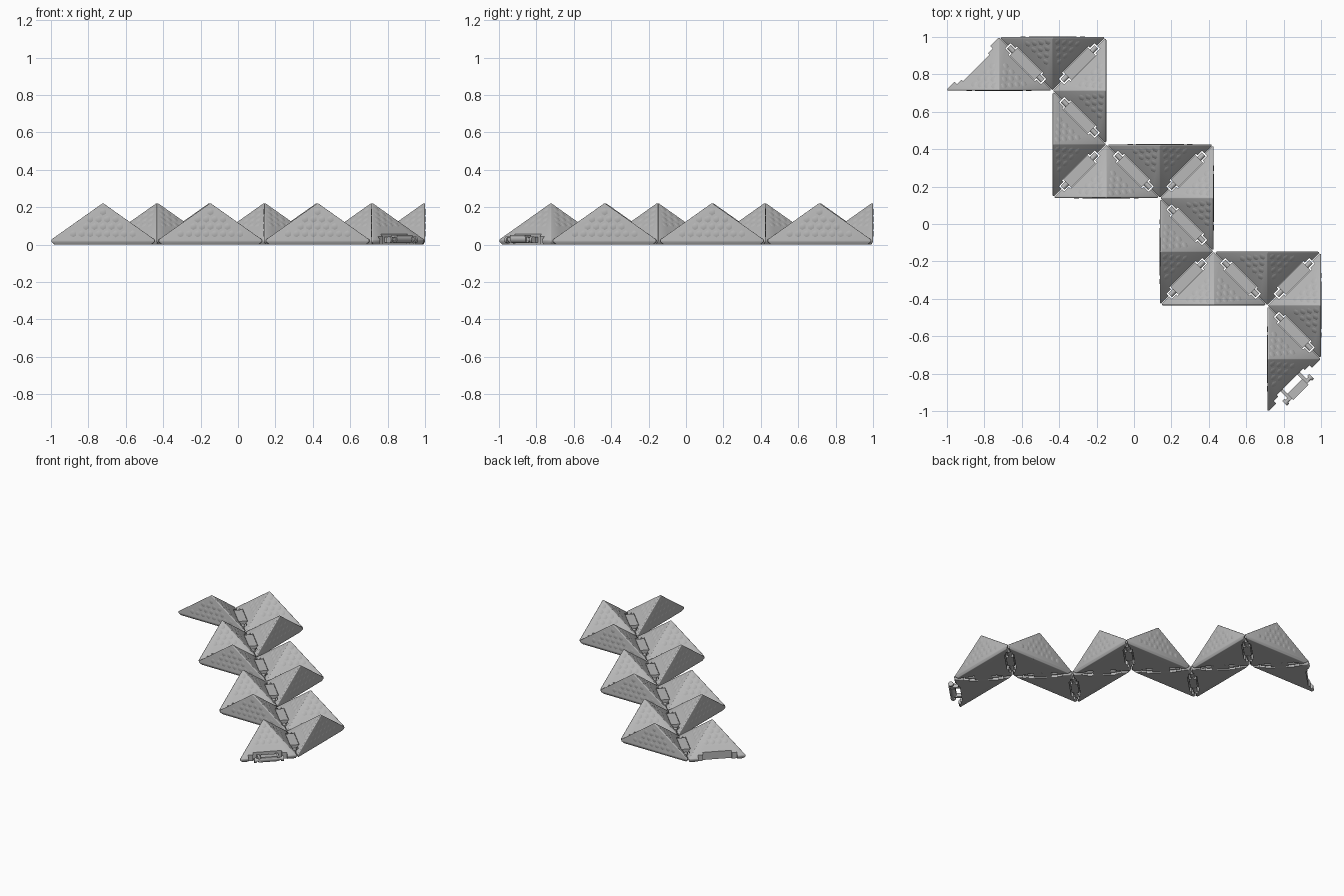
import bpy
import bmesh
from math import pi, sqrt, sin, cos
from mathutils import Matrix, Vector

cube = bpy.data.objects.get("Cube")
if cube:
    bpy.data.objects.remove(cube, do_unlink=True)

S = 0.287        # half the long side of each segment
R = 0.006        # edge rounding
D = 0.0075       # clearance along each hinged side
SKIRT = 0.024    # height of the upright rim
Q = sqrt(0.5)

grey = bpy.data.materials.new("plain grey")
grey.use_nodes = True
colour = (0.48, 0.48, 0.48, 1)
grey.diffuse_color = colour
grey.node_tree.nodes["Principled BSDF"].inputs["Base Color"].default_value = colour


def link(name, mesh):
    obj = bpy.data.objects.new(name, mesh)
    bpy.context.collection.objects.link(obj)
    return obj


def to_mesh(name, bm):
    mesh = bpy.data.meshes.new(name)
    bm.to_mesh(mesh)
    bm.free()
    return mesh


def smooth(obj):
    bpy.ops.object.select_all(action="DESELECT")
    obj.select_set(True)
    bpy.context.view_layer.objects.active = obj
    bpy.ops.object.shade_smooth_by_angle(angle=pi / 6)


def add_box(bm, size, centre, turn=Matrix()):
    m = turn @ Matrix.Translation(centre) @ Matrix.Diagonal((*size, 1))
    bmesh.ops.create_cube(bm, size=1, matrix=m)


def add_rod(bm, radius, length, centre):
    m = Matrix.Translation(centre) @ Matrix.Rotation(pi / 2, 4, "Y")
    bmesh.ops.create_cone(bm, cap_ends=True, segments=20, radius1=radius,
                          radius2=radius, depth=length, matrix=m)


def base_corners(extra, z):
    a, b = R + extra, (D + extra) / Q
    x = S - b - a
    return [(-x, a, z), (x, a, z), (0, S - b, z)]


# Segment body: rounded hull of a low rim and a raised peak
bm = bmesh.new()
peak = SKIRT + (S - R) * Q - D
for p in base_corners(0.006, R) + base_corners(0, SKIRT - R) + base_corners(0, SKIRT) + [(0, R, peak)]:
    bmesh.ops.create_uvsphere(bm, u_segments=12, v_segments=8, radius=R,
                              matrix=Matrix.Translation(p))
hull = bmesh.ops.convex_hull(bm, input=bm.verts)
waste = {g for g in hull["geom_interior"] + hull["geom_unused"]
         if isinstance(g, bmesh.types.BMVert)}
bmesh.ops.delete(bm, geom=list(waste), context="VERTS")
bmesh.ops.dissolve_limit(bm, angle_limit=0.01, verts=bm.verts, edges=bm.edges)
bmesh.ops.recalc_face_normals(bm, faces=bm.faces)
blank = link("segment_blank", to_mesh("segment_blank", bm))

# Hinge recesses cut in both short sides
cutters = []
for side in (-1, 1):
    turn = Matrix.Translation((side * S / 2, S / 2, 0)) @ Matrix.Rotation(-side * pi / 4, 4, "Z")
    for n, size in enumerate(((0.2, 0.064, 0.3), (0.27, 0.04, 0.2))):
        bm = bmesh.new()
        add_box(bm, size, (0, 0, 0), turn)
        cutter = link("recess_cutter", to_mesh("recess_cutter", bm))
        cutter.hide_render = True
        cutters.append(cutter)
        mod = blank.modifiers.new("recess", "BOOLEAN")
        mod.operation = "DIFFERENCE"
        mod.solver = "EXACT"
        mod.object = cutter
bpy.context.view_layer.update()
graph = bpy.context.evaluated_depsgraph_get()
cut_mesh = bpy.data.meshes.new_from_object(blank.evaluated_get(graph))
for obj in cutters + [blank]:
    bpy.data.objects.remove(obj, do_unlink=True)

# Shallow honeycomb relief on the three raised faces
bm = bmesh.new()
bm.from_mesh(cut_mesh)
HEX = 0.026


def honeycomb(origin, u, v, half, height, recessed):
    normal = u.cross(v)
    basis = Matrix((u, v, normal)).transposed().to_4x4()
    slant = height / sqrt(half ** 2 + height ** 2)
    for row in range(1, 9):
        y = 0.039 * row - 0.005
        for col in range(-8, 9):
            x = 0.0455 * (col + 0.5 * (row % 2))
            edge_gap = (half * (1 - y / height) - abs(x)) * slant
            if edge_gap < HEX or (recessed and abs(x) < 0.13 and y < 0.075):
                continue
            m = Matrix.Translation(origin + u * x + v * y - normal * 0.0005) @ basis
            bmesh.ops.create_cone(bm, cap_ends=True, segments=6, radius1=HEX,
                                  radius2=0.014, depth=0.004, matrix=m)


up = Vector((0, 0, 1))
honeycomb(Vector((0, 0, SKIRT)), Vector((1, 0, 0)), up, S, peak - SKIRT, False)
for side in (-1, 1):
    out = Vector((side * Q, Q, 0))
    origin = Vector((side * S / 2, S / 2, SKIRT)) - out * D + (out + up) * Q * R
    slope = (up - out) * Q
    honeycomb(origin, slope.cross((out + up) * Q), slope, S * Q, S, True)
body_mesh = to_mesh("segment", bm)
body_mesh.materials.clear()
body_mesh.materials.append(grey)

# Hinge joining two segments: long pin, knuckles and a flat cover
bm = bmesh.new()
add_box(bm, (0.185, 0.06, 0.022), (0, 0, 0.043))
add_box(bm, (0.12, 0.05, 0.036), (0, 0, 0.022))
add_rod(bm, 0.014, 0.255, (0, 0, 0.018))
for side in (-1, 1):
    add_rod(bm, 0.017, 0.025, (side * 0.08, 0, 0.019))
hinge_mesh = to_mesh("hinge", bm)

# Open hinge at the free end: barrel, pin stubs and carrying arms
bm = bmesh.new()
add_rod(bm, 0.022, 0.115, (0, -0.027, 0.03))
add_box(bm, (0.115, 0.044, 0.012), (0, -0.027, 0.047))
add_rod(bm, 0.011, 0.2, (0, -0.03, 0.027))
for side in (-1, 1):
    add_box(bm, (0.018, 0.075, 0.028), (side * 0.064, -0.002, 0.026))
    add_rod(bm, 0.018, 0.016, (side * 0.094, -0.03, 0.026))
end_mesh = to_mesh("end_hinge", bm)
for mesh in (hinge_mesh, end_mesh):
    mesh.materials.append(grey)

# Zigzag chain: four placements repeated three times
# (steps right, steps down, segment turn, hinge offset right, down, hinge turn)
pattern = (
    (0, 1, 0, 0.5, 0.5, -pi / 4),
    (1, 0, pi, 1.5, 0.5, pi / 4),
    (2, 1, pi / 2, 1.5, 1.5, -pi / 4),
    (1, 2, -pi / 2, 1.5, 2.5, pi / 4),
)
first = {}
for k in range(12):
    shift = 2 * (k // 4)
    px, py, turn, hx, hy, hinge_turn = pattern[k % 4]
    last = k == 11
    parts = (
        (f"segment_{k + 1}", body_mesh, px, py, turn),
        ("end_hinge" if last else f"hinge_{k + 1}",
         end_mesh if last else hinge_mesh, hx, hy, hinge_turn),
    )
    for name, mesh, x, y, angle in parts:
        obj = link(name, mesh)
        obj.location = (1 - 6 * S + (x + shift) * S, 1 - (y + shift) * S, 0)
        obj.rotation_euler.z = angle
        first.setdefault(mesh.name, obj)

for obj in first.values():
    smooth(obj)
